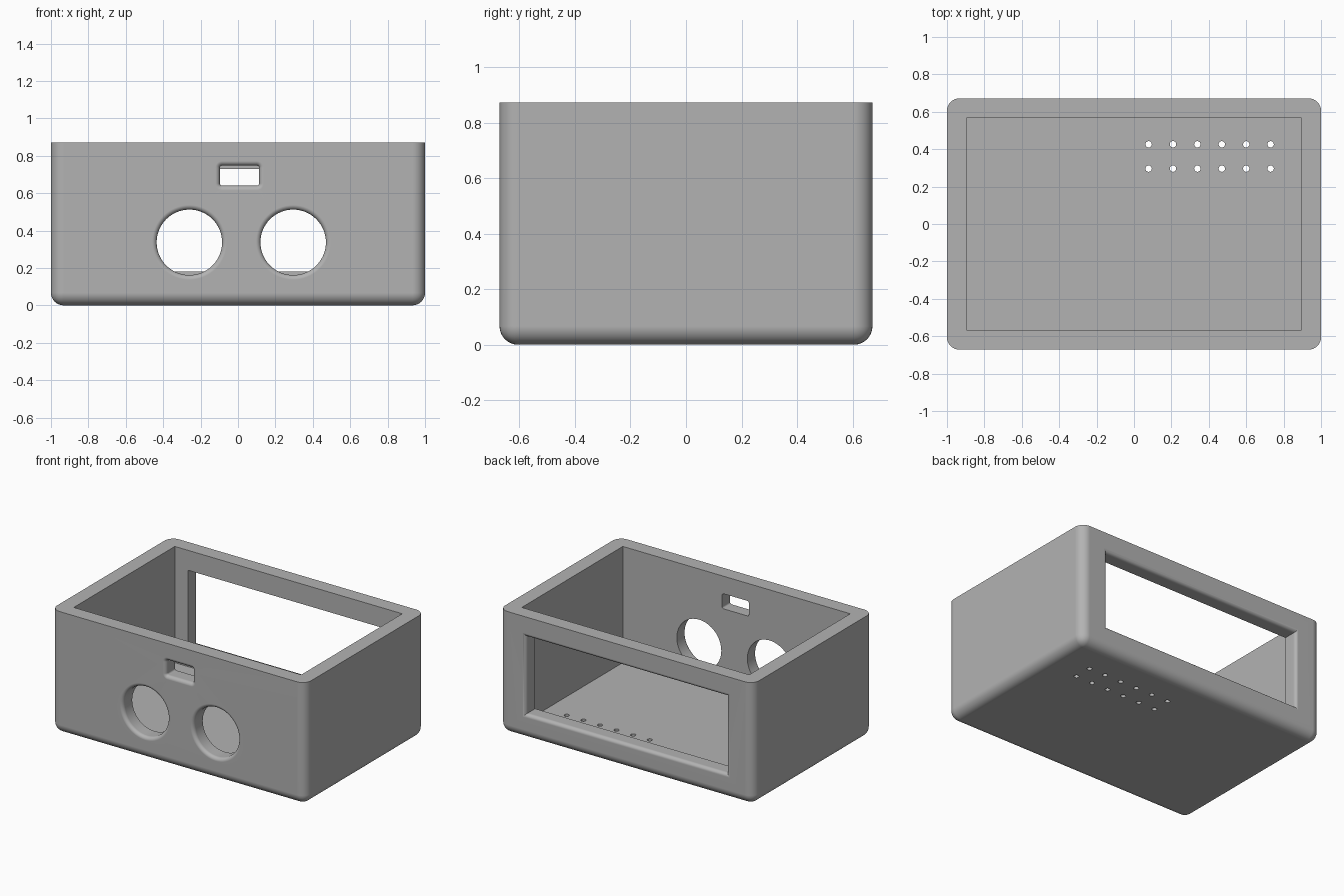
import bpy, bmesh, math
from mathutils import Matrix, Vector

W, D, H = 1.0, 0.672, 0.872        # half width, half depth, height
IN_X, IN_Y, FLOOR = 0.895, 0.568, 0.045
ROUND, LIP = 0.067, 0.025          # body rounding, opening rounding

cube = bpy.data.objects.get("Cube")
if cube:
    bpy.data.objects.remove(cube, do_unlink=True)

grey = bpy.data.materials.new("light_grey")
grey.use_nodes = True
grey.diffuse_color = (0.45, 0.45, 0.45, 1)
grey.node_tree.nodes["Principled BSDF"].inputs["Base Color"].default_value = (0.45, 0.45, 0.45, 1)


def make(name, bm):
    bmesh.ops.recalc_face_normals(bm, faces=bm.faces)
    mesh = bpy.data.meshes.new(name)
    bm.to_mesh(mesh)
    bm.free()
    mesh.materials.append(grey)
    ob = bpy.data.objects.new(name, mesh)
    bpy.context.collection.objects.link(ob)
    return ob


def box(x0, x1, y0, y1, z0, z1):
    bm = bmesh.new()
    size = Vector((x1 - x0, y1 - y0, z1 - z0))
    mid = Vector((x0 + x1, y0 + y1, z0 + z1)) / 2
    bmesh.ops.create_cube(bm, size=1, matrix=Matrix.Translation(mid) @ Matrix.Diagonal(size).to_4x4())
    return bm


def round_outline(cx, cz, r):
    """Circle outline that grows with an offset."""
    steps = [2 * math.pi * i / 64 for i in range(64)]
    return lambda o: [(cx + (r + o) * math.cos(a), cz + (r + o) * math.sin(a)) for a in steps]


def rect_outline(x0, x1, z0, z1, c=0.0):
    """Rectangle outline, with corner radius c if given, that grows with an offset."""
    def outline(o):
        if not c:
            return [(x1 + o, z1 + o), (x0 - o, z1 + o), (x0 - o, z0 - o), (x1 + o, z0 - o)]
        pts = []
        corners = [(x1 - c, z1 - c), (x0 + c, z1 - c), (x0 + c, z0 + c), (x1 - c, z0 + c)]
        for k, (px, pz) in enumerate(corners):
            for i in range(7):
                a = math.pi / 2 * (k + i / 6)
                pts.append((px + (c + o) * math.cos(a), pz + (c + o) * math.sin(a)))
        return pts
    return outline


def flared_cutter(name, outline, side):
    """Cutter through the wall at y = side * D, flared so the outer rim is rounded."""
    stations = [(0.0, 0.15)]
    for i in range(7):
        t = math.pi / 2 * i / 6
        stations.append((LIP * (1 - math.cos(t)), LIP * (1 - math.sin(t))))
    stations.append((LIP, -0.05))
    bm = bmesh.new()
    loops = [[bm.verts.new((x, side * (D - depth), z)) for x, z in outline(o)] for o, depth in stations]
    n = len(loops[0])
    for a, b in zip(loops, loops[1:]):
        for i in range(n):
            j = (i + 1) % n
            bm.faces.new((a[i], a[j], b[j], b[i]))
    bm.faces.new(loops[0])
    bm.faces.new(loops[-1])
    return make(name, bm)


# Outer shell: rounded upright and bottom edges, sharp top rim
bm = box(-W, W, -D, D, 0, H)
edges = [e for e in bm.edges if min(v.co.z for v in e.verts) < H / 2]
bmesh.ops.bevel(bm, geom=edges, offset=ROUND, segments=8, profile=0.5, affect='EDGES')
case = make("open_case", bm)

# Cavity, rear window, front openings
cutters = [
    make("cavity_cutter", box(-IN_X, IN_X, -IN_Y, IN_Y, FLOOR, H + 0.1)),
    flared_cutter("rear_window_cutter", rect_outline(-0.79, 0.79, 0.18, 0.73), 1),
    flared_cutter("slot_cutter", rect_outline(-0.097, 0.113, 0.64, 0.747, 0.012), -1),
]
for x in (-0.26, 0.295):
    cutters.append(flared_cutter("round_opening_cutter", round_outline(x, 0.337, 0.175), -1))

# Two rows of vent holes through the floor
bm = bmesh.new()
for row in range(2):
    for col in range(6):
        spot = Matrix.Translation((0.078 + 0.1305 * col, 0.296 + 0.13 * row, 0))
        bmesh.ops.create_cone(bm, cap_ends=True, segments=24, radius1=0.017,
                              radius2=0.017, depth=0.2, matrix=spot)
cutters.append(make("vent_cutter", bm))

bpy.ops.object.select_all(action='DESELECT')
bpy.context.view_layer.objects.active = case
case.select_set(True)
for cutter in cutters:
    cutter.hide_render = True
    mod = case.modifiers.new("cut", 'BOOLEAN')
    mod.operation, mod.solver, mod.object = 'DIFFERENCE', 'EXACT', cutter
    bpy.ops.object.modifier_apply(modifier=mod.name)
    bpy.data.objects.remove(cutter, do_unlink=True)

# Smooth rounded edges, flat walls
bpy.ops.object.shade_smooth_by_angle(angle=math.radians(30))
weighted = case.modifiers.new("even_shading", 'WEIGHTED_NORMAL')
weighted.keep_sharp = True
